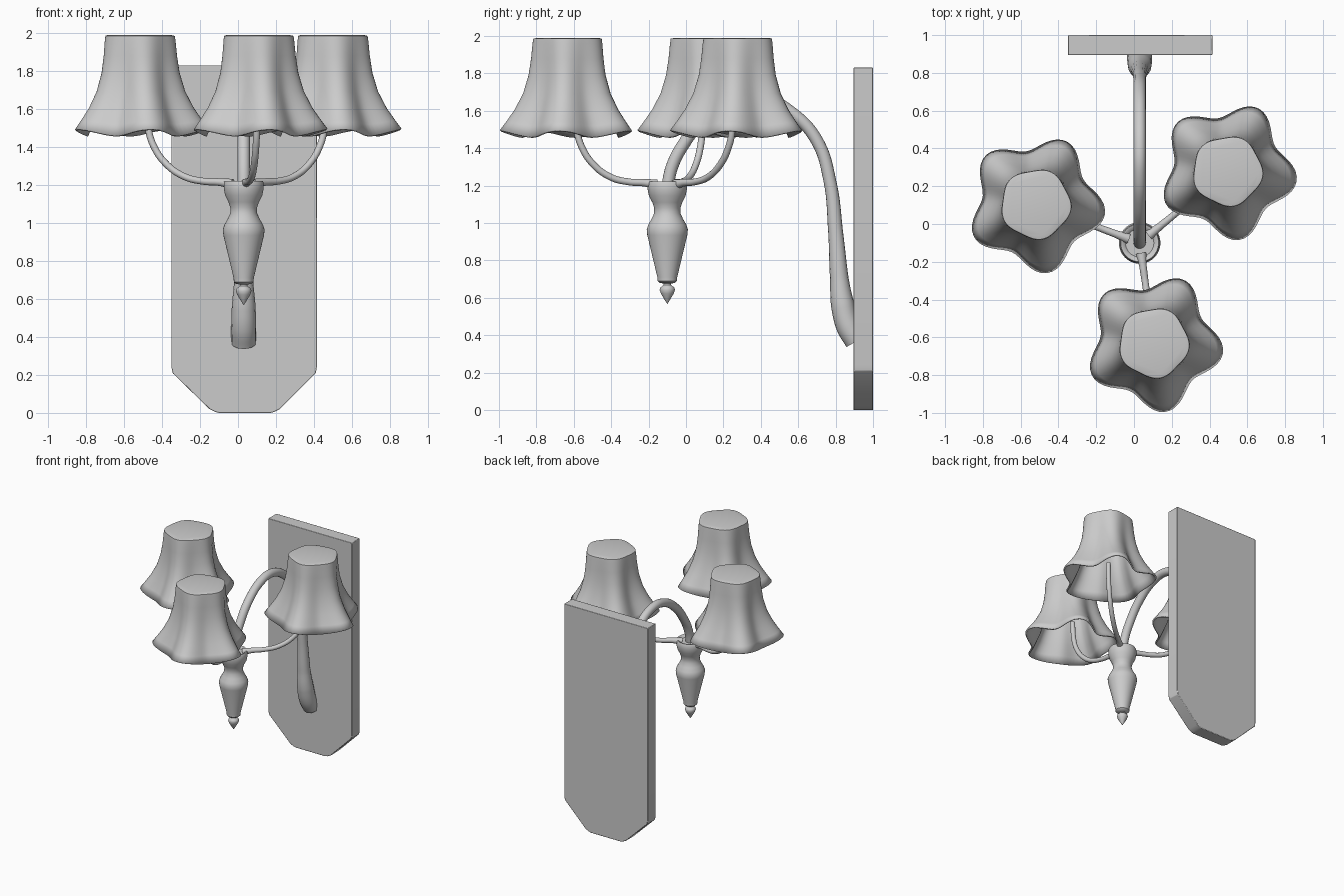
import bpy, bmesh, math
from mathutils import Vector

if "Cube" in bpy.data.objects:
    bpy.data.objects.remove(bpy.data.objects["Cube"])

HX, HY = 0.03, -0.10                       # hub axis
SHADES = [(-0.52, 0.105), (0.495, 0.28), (0.105, -0.63)]


def finish(name, bm, angle=40):
    bmesh.ops.recalc_face_normals(bm, faces=bm.faces)
    me = bpy.data.meshes.new(name)
    bm.to_mesh(me)
    bm.free()
    ob = bpy.data.objects.new(name, me)
    bpy.context.collection.objects.link(ob)
    select(ob)
    bpy.ops.object.shade_smooth_by_angle(angle=math.radians(angle))
    return ob


def select(ob):
    bpy.ops.object.select_all(action='DESELECT')
    ob.select_set(True)
    bpy.context.view_layer.objects.active = ob


def skin(bm, rings):
    """Bridge consecutive rings of vertices with quads."""
    n = len(rings[0])
    for a, b in zip(rings, rings[1:]):
        for i in range(n):
            j = (i + 1) % n
            bm.faces.new((a[i], a[j], b[j], b[i]))


def tube(name, pts, bevel):
    """Smooth round tube through (x, y, z, relative radius) points."""
    cu = bpy.data.curves.new(name, 'CURVE')
    cu.dimensions = '3D'
    cu.bevel_depth = bevel
    cu.bevel_resolution = 6
    cu.use_fill_caps = True
    cu.resolution_u = 10
    sp = cu.splines.new('BEZIER')
    sp.bezier_points.add(len(pts) - 1)
    for bp, (x, y, z, r) in zip(sp.bezier_points, pts):
        bp.co = (x, y, z)
        bp.radius = r
        bp.handle_left_type = bp.handle_right_type = 'AUTO'
    ob = bpy.data.objects.new(name, cu)
    bpy.context.collection.objects.link(ob)
    select(ob)
    bpy.ops.object.convert(target='MESH')
    bpy.ops.object.shade_smooth_by_angle(angle=math.radians(50))


# Wall plate with clipped lower corners
bm = bmesh.new()
outline = [(-0.35, 1.83), (-0.35, 0.24), (-0.345, 0.21), (-0.15, 0.02), (-0.12, 0.005), (-0.10, 0),
           (0.17, 0), (0.19, 0.005), (0.22, 0.02), (0.41, 0.21), (0.415, 0.24), (0.415, 1.83)]
face = bm.faces.new([bm.verts.new((x, 0.895, z)) for x, z in outline])
ext = bmesh.ops.extrude_face_region(bm, geom=[face])
bmesh.ops.translate(bm, vec=(0, 0.105, 0),
                    verts=[v for v in ext['geom'] if isinstance(v, bmesh.types.BMVert)])
plate = finish("wall_plate", bm, 30)
bev = plate.modifiers.new("edge", 'BEVEL')
bev.width = 0.004
bev.segments = 2

# Turned hub with pointed finial
bm = bmesh.new()
profile = [(0.001, 1.205), (0.075, 1.205), (0.09, 1.22), (0.10, 1.222), (0.105, 1.213), (0.105, 1.18),
           (0.098, 1.145), (0.08, 1.11), (0.07, 1.08), (0.071, 1.05), (0.085, 1.02), (0.102, 0.99),
           (0.11, 0.965), (0.107, 0.935), (0.053, 0.71), (0.052, 0.69), (0.042, 0.68), (0.02, 0.676),
           (0.021, 0.668), (0.037, 0.655), (0.041, 0.642), (0.034, 0.622), (0.015, 0.59), (0.001, 0.568)]
rings = [[bm.verts.new((HX + r * math.cos(t * math.tau / 40), HY + r * math.sin(t * math.tau / 40), z))
          for t in range(40)] for r, z in profile]
skin(bm, rings)
finish("hub", bm)

# Main arm arching back to the plate, swelling at its foot
path = [(-0.10, 1.19, 1), (-0.075, 1.30, 1), (-0.02, 1.41, 1), (0.10, 1.56, 1), (0.25, 1.655, 1),
        (0.40, 1.67, 1), (0.57, 1.585, 1), (0.70, 1.44, 1), (0.77, 1.22, 1.02), (0.80, 0.95, 1.2),
        (0.82, 0.70, 1.5), (0.838, 0.56, 1.9), (0.868, 0.45, 2.0), (0.915, 0.37, 2.0)]
tube("main_arm", [(HX, y, z, r) for y, z, r in path], 0.033)

# Side arms and lampshades
SHADE = [(0.165, 1.99, 0.0), (0.181, 1.985, 0.007), (0.184, 1.96, 0.008), (0.189, 1.88, 0.011),
         (0.198, 1.79, 0.016), (0.221, 1.69, 0.023), (0.258, 1.60, 0.032), (0.297, 1.53, 0.039),
         (0.327, 1.478, 0.043)]
N = 80
for k, (cx, cy) in enumerate(SHADES, 1):
    hub = Vector((HX, HY))
    d = Vector((cx, cy)) - hub
    L = d.length
    d.normalize()
    arm = [(0.06, 1.205, 1.5), (0.13, 1.215, 1.1), (0.22, 1.22, 1), (0.32, 1.245, 1), (0.42, 1.315, 1),
           (0.485, 1.41, 1), (0.51, 1.49, 1), (0.525, 1.65, 1)]
    pts = []
    for s, z, r in arm:
        p = hub + d * (s * L / 0.56)
        pts.append((p.x, p.y, z, r))
    tube(f"side_arm_{k}", pts, 0.018)

    # Five-lobed fluted shade with closed top and wavy hem
    bm = bmesh.new()
    rings = []
    for i, (r, z, amp) in enumerate(SHADE):
        wave = 0.018 * (i / (len(SHADE) - 1)) ** 4
        ring = []
        for t in range(N):
            a = t * math.tau / N
            c = math.cos(5 * (a + math.radians(8)))
            rr = r + amp * c
            ring.append(bm.verts.new((cx + rr * math.cos(a), cy + rr * math.sin(a), z + wave * c)))
        rings.append(ring)
    skin(bm, rings)
    bm.faces.new(rings[0])
    shade = finish(f"lampshade_{k}", bm, 50)
    sol = shade.modifiers.new("thickness", 'SOLIDIFY')
    sol.thickness = 0.012
    sol.offset = -1
